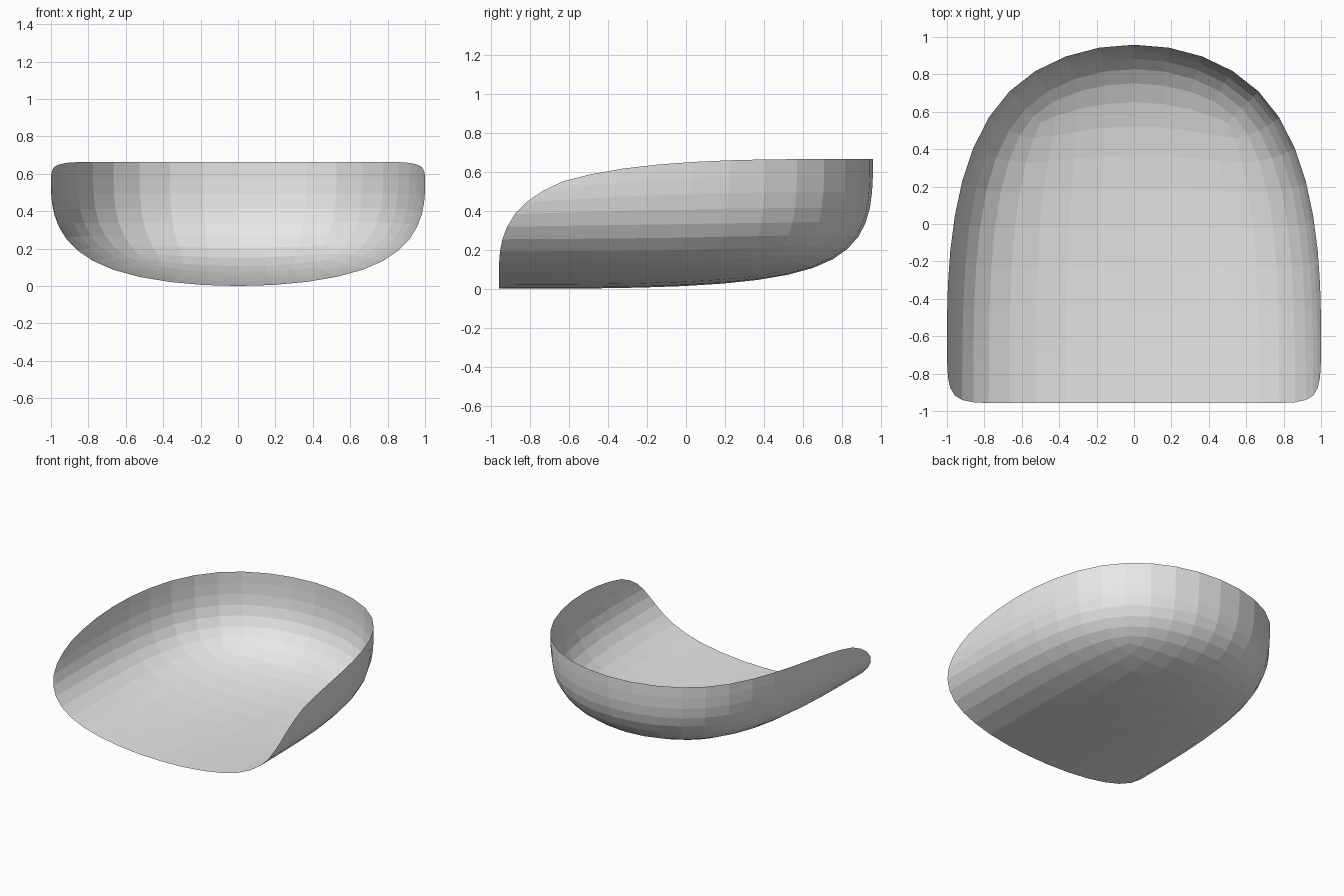
import bpy, bmesh
from mathutils import Matrix, Vector

cube = bpy.data.objects.get("Cube")
if cube:
    bpy.data.objects.remove(cube, do_unlink=True)

# One plain grey for the whole shell
grey = bpy.data.materials.new("light grey")
grey.use_nodes = True
colour = (0.8, 0.8, 0.8, 1)
grey.diffuse_color = colour
grey.node_tree.nodes["Principled BSDF"].inputs["Base Color"].default_value = colour

# Box cage, open at the top and the front
HEIGHT = 0.693
bm = bmesh.new()
bmesh.ops.create_cube(bm, size=2)
bm.normal_update()
openings = [f for f in bm.faces if f.normal.z > 0.9 or f.normal.y < -0.9]
bmesh.ops.delete(bm, geom=openings, context='FACES')

# Scale to height and centre; smoothing pulls the rim in by 1/24 of the span
bmesh.ops.scale(bm, verts=bm.verts, vec=(1, 1, HEIGHT / 2))
bmesh.ops.translate(bm, verts=bm.verts,
                    vec=Vector((0, 1 / 24, HEIGHT / 2 - HEIGHT / 24)))

mesh = bpy.data.meshes.new("scoop_shell")
bm.to_mesh(mesh)
bm.free()
mesh.materials.append(grey)
shell = bpy.data.objects.new("scoop_shell", mesh)
bpy.context.scene.collection.objects.link(shell)

# Rounded, flat-faceted scoop
sub = shell.modifiers.new("rounding", 'SUBSURF')
sub.levels = sub.render_levels = 3
sub.boundary_smooth = 'ALL'
